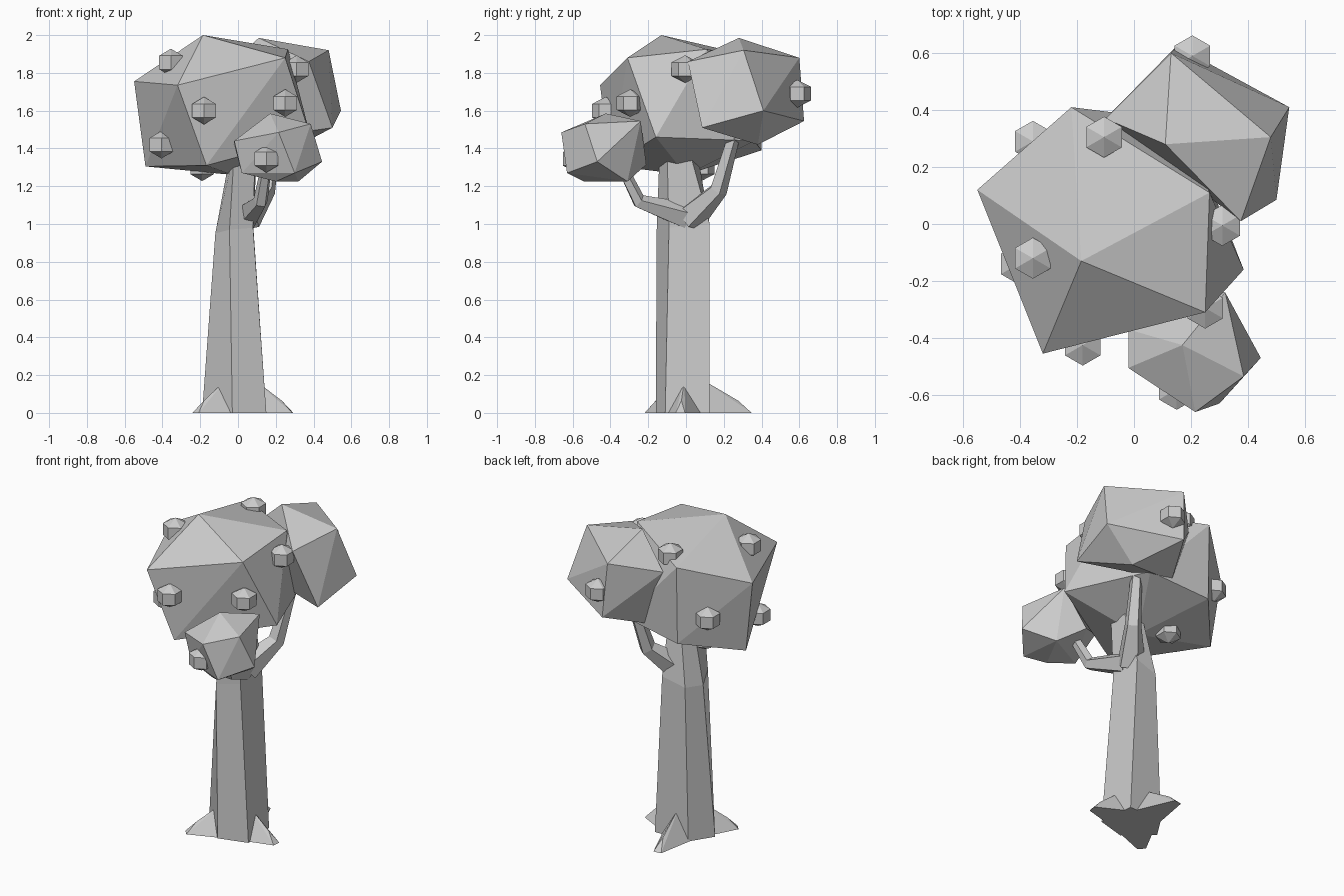
import bpy, bmesh, math
from mathutils import Vector

if "Cube" in bpy.data.objects:
    bpy.data.objects.remove(bpy.data.objects["Cube"])


def finish(name, bm):
    bmesh.ops.recalc_face_normals(bm, faces=bm.faces)
    me = bpy.data.meshes.new(name)
    bm.to_mesh(me)
    bm.free()
    ob = bpy.data.objects.new(name, me)
    bpy.context.collection.objects.link(ob)
    return ob


def hull(name, pts):
    """Faceted solid wrapped around a few corner points."""
    bm = bmesh.new()
    for p in pts:
        bm.verts.new(p)
    r = bmesh.ops.convex_hull(bm, input=bm.verts)
    junk = {v for v in r["geom_interior"] + r["geom_unused"]
            if isinstance(v, bmesh.types.BMVert)}
    bmesh.ops.delete(bm, geom=list(junk), context='VERTS')
    return finish(name, bm)


def loft(name, rings):
    """Skin between rings with equal point counts, capped at both ends."""
    bm = bmesh.new()
    vr = [[bm.verts.new(p) for p in ring] for ring in rings]
    n = len(vr[0])
    for a, b in zip(vr, vr[1:]):
        for i in range(n):
            j = (i + 1) % n
            bm.faces.new((a[i], a[j], b[j], b[i]))
    bm.faces.new(vr[0])
    bm.faces.new(vr[-1])
    return finish(name, bm)


def branch(name, path, radii, sides=5):
    pts = [Vector(p) for p in path]
    rings = []
    for i, (p, r) in enumerate(zip(pts, radii)):
        d = (pts[min(i + 1, len(pts) - 1)] - pts[max(i - 1, 0)]).normalized()
        u = d.cross(Vector((1, 0, 0))).normalized()
        w = d.cross(u)
        angs = [2 * math.pi * k / sides for k in range(sides)]
        rings.append([p + r * (math.cos(a) * u + math.sin(a) * w) for a in angs])
    return loft(name, rings)


# Trunk: five-sided, tapering and leaning slightly
loft("trunk", [
    [(-.19, -.02, 0), (-.03, -.16, 0), (.15, -.11, 0), (.13, .125, 0), (-.1, .12, 0)],
    [(-.12, 0, .95), (-.045, -.155, .97), (.08, -.09, .98), (.08, .125, 1), (-.07, .11, .96)],
    [(-.04, 0, 1.38), (-.02, -.14, 1.38), (.09, -.1, 1.38), (.1, .02, 1.38), (0, .06, 1.38)],
])

# Roots: wedge-shaped flares
for i, tip in enumerate([(.29, -.03), (-.04, .345), (-.225, -.2)]):
    t = Vector((tip[0], tip[1], 0))
    d = t.normalized()
    s = Vector((-d.y, d.x, 0))
    z = Vector((0, 0, 1))
    hull(f"root_{i + 1}", [
        t + s * .025, t - s * .025, t * .8 + z * .065,
        d * .1 + s * .1, d * .1 - s * .1, d * .08 + z * .18, d * .13 + z * .14])

# Branches reaching to the two side crowns
branch("back_branch", [(.04, .02, 1.03), (.15, .17, 1.18), (.19, .25, 1.46)], [.085, .05, .035])
branch("front_branch", [(.04, .0, 1.04), (.12, -.25, 1.12), (.15, -.34, 1.3)], [.075, .04, .03])

# Leaf crowns
hull("main_crown", [
    (-.185, -.13, 2), (-.55, .12, 1.755), (-.22, .41, 1.875), (.265, .11, 1.925),
    (.25, -.31, 1.88), (-.32, -.455, 1.735), (-.49, .1, 1.305), (-.22, .4, 1.39),
    (-.167, -.4, 1.31), (.385, -.16, 1.46), (.18, .36, 1.44), (-.03, 0, 1.26)])
hull("back_crown", [
    (.11, .28, 1.985), (.48, .305, 1.92), (.13, .6, 1.88), (.545, .41, 1.6),
    (.375, .01, 1.86), (.5, .085, 1.51), (.15, .625, 1.545), (-.1, .37, 1.8),
    (.02, .36, 1.44), (.33, .38, 1.42)])
hull("front_crown", [
    (.17, -.425, 1.585), (-.02, -.505, 1.44), (.215, -.66, 1.485), (.385, -.535, 1.53),
    (.445, -.47, 1.33), (.32, -.24, 1.545), (.3, -.63, 1.27), (.02, -.5, 1.27),
    (.2, -.54, 1.225), (.32, -.31, 1.225), (.18, -.21, 1.315), (-.02, -.37, 1.42)])

# Fruits: six-sided beads with pointed ends
fruits = [
    (-.355, -.12, 1.855), (-.18, -.425, 1.6), (.25, -.295, 1.64), (.31, -.005, 1.82),
    (-.405, -.14, 1.42), (.15, -.58, 1.345), (-.19, .08, 1.3), (.205, .59, 1.69),
    (-.105, .305, 1.89), (-.355, .29, 1.545)]
for i, c in enumerate(fruits):
    c = Vector(c)
    pts = [c + Vector((0, 0, h)) for h in (-.073, .073)]
    for k in range(6):
        a = math.radians(30 + 60 * k)
        pts += [c + Vector((.072 * math.cos(a), .072 * math.sin(a), h)) for h in (-.036, .036)]
    hull(f"fruit_{i + 1}", pts)
